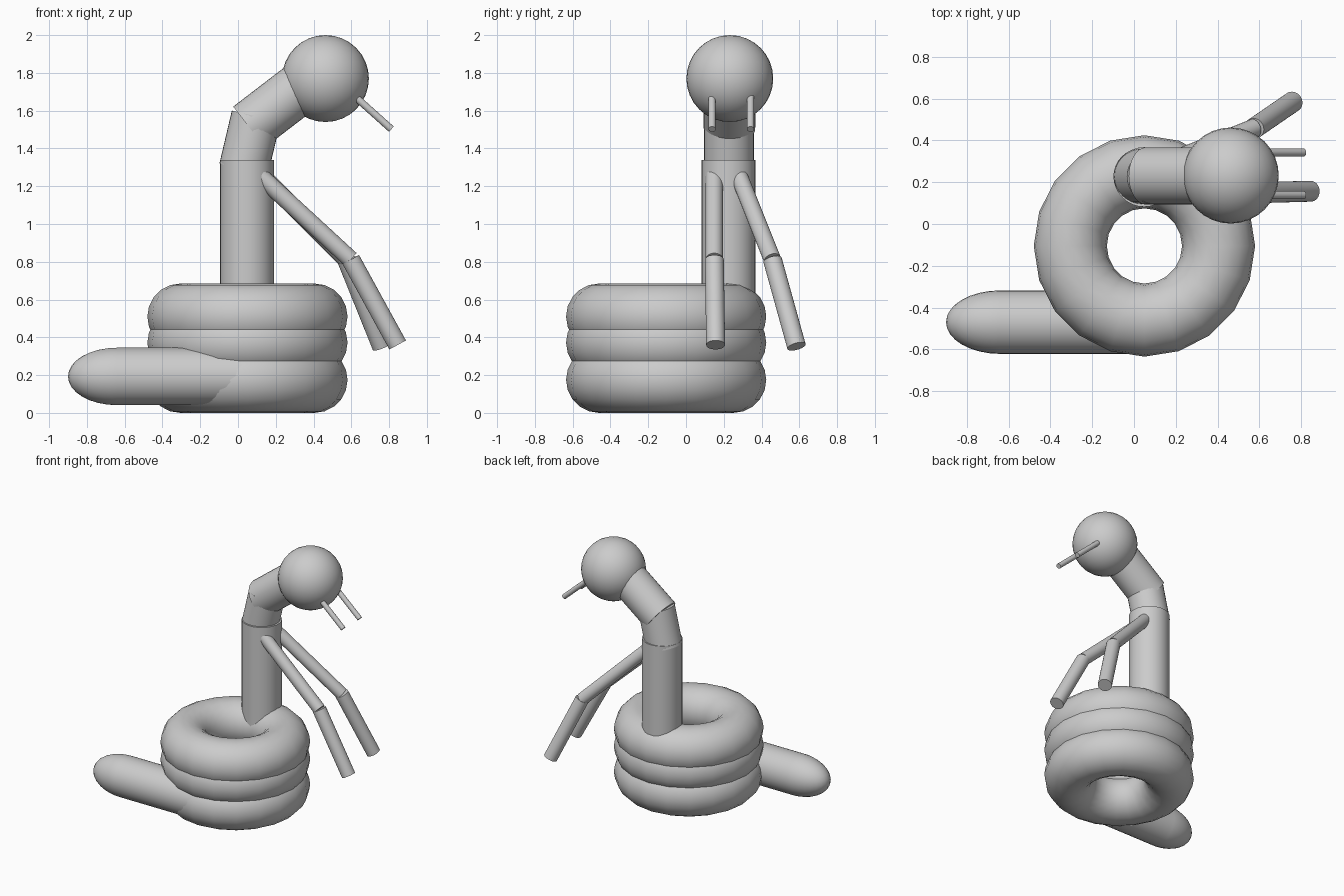
import bpy, math
from mathutils import Vector

if "Cube" in bpy.data.objects:
    bpy.data.objects.remove(bpy.data.objects["Cube"])


def finish(name):
    ob = bpy.context.object
    ob.name = name
    bpy.ops.object.shade_smooth_by_angle(angle=math.radians(40))
    return ob


def rod(name, a, b, r):
    """Cylinder running from point a to point b."""
    a, b = Vector(a), Vector(b)
    d = b - a
    bpy.ops.mesh.primitive_cylinder_add(
        vertices=32, radius=r, depth=d.length, location=(a + b) / 2,
        rotation=d.to_track_quat('Z', 'Y').to_euler())
    return finish(name)


def ball(name, loc, size, rot=(0, 0, 0)):
    bpy.ops.mesh.primitive_uv_sphere_add(
        segments=32, ring_count=16, radius=1, location=loc, rotation=rot)
    bpy.context.object.scale = size
    bpy.ops.object.transform_apply(location=False, rotation=False, scale=True)
    return finish(name)


# Stacked body coils
for i, z in enumerate((0.175, 0.372, 0.51)):
    bpy.ops.mesh.primitive_torus_add(
        major_segments=20, minor_segments=20, major_radius=0.355,
        minor_radius=0.175, location=(0.05, -0.105, z))
    finish(f"coil_{i + 1}")

# Tail with a rounded tip
rod("tail", (-0.64, -0.47, 0.193), (0.03, -0.47, 0.193), 0.152)
ball("tail_tip", (-0.64, -0.47, 0.193), (0.26, 0.152, 0.152))

# Torso and bent neck
rod("torso", (0.048, 0.225, 0.52), (0.048, 0.225, 1.34), 0.143)
rod("lower_neck", (0.030, 0.228, 1.29), (0.096, 0.228, 1.57), 0.132)
rod("upper_neck", (0.058, 0.230, 1.513), (0.40, 0.230, 1.775), 0.137)

# Head
ball("head", (0.463, 0.232, 1.77), (0.23, 0.23, 0.23))

# Fangs
for side, y in (("right", 0.138), ("left", 0.342)):
    rod(f"{side}_fang", (0.58, y, 1.71), (0.812, y, 1.502), 0.019)

# Arms: shoulder, elbow, hand
arms = {
    "right": ((0.10, 0.15, 1.27), (0.597, 0.15, 0.812), (0.845, 0.157, 0.36)),
    "left": ((0.10, 0.268, 1.285), (0.575, 0.458, 0.81), (0.76, 0.585, 0.352)),
}
for side, (shoulder, elbow, hand) in arms.items():
    rod(f"{side}_upper_arm", shoulder, elbow, 0.046)
    rod(f"{side}_forearm", elbow, hand, 0.05)
